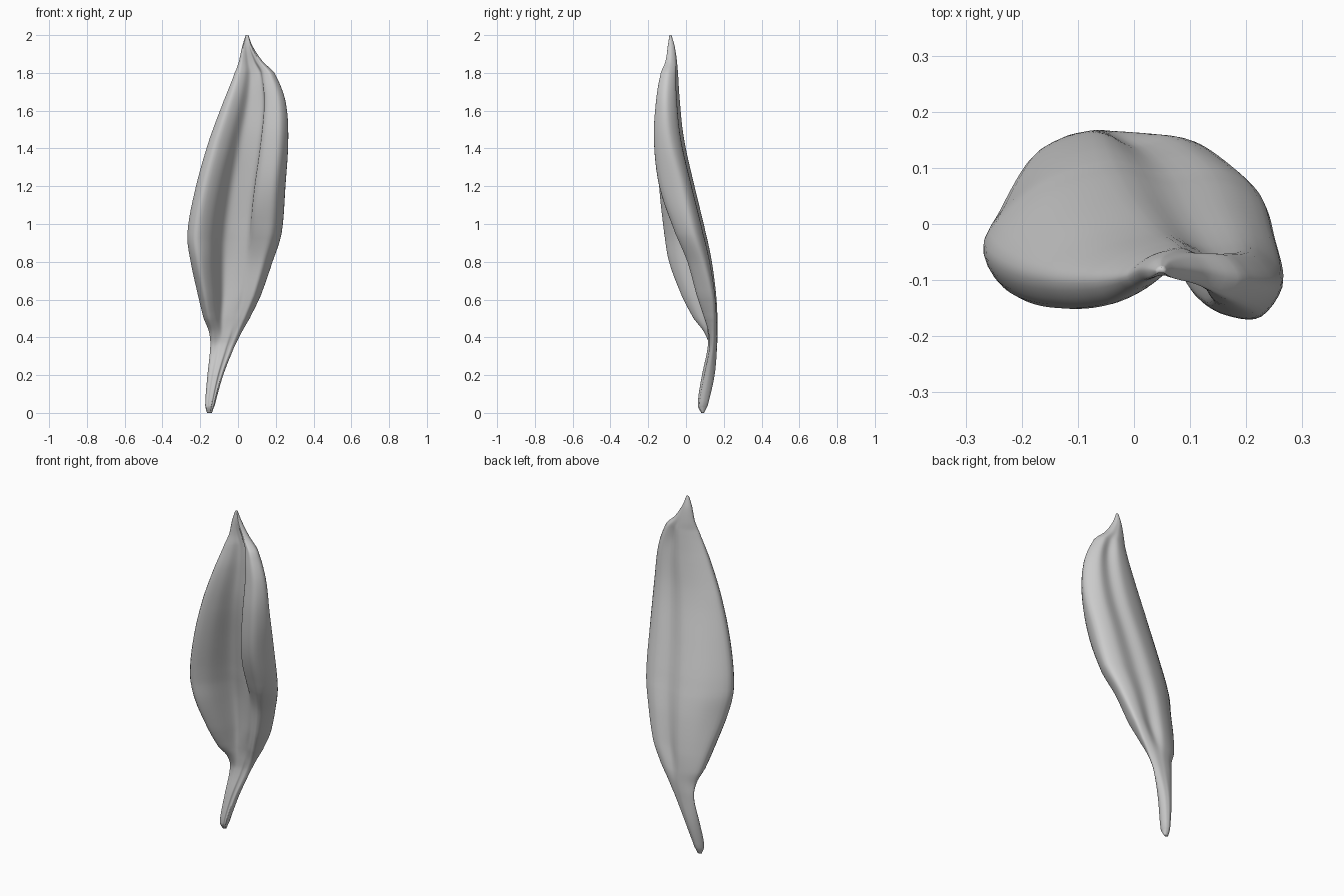
import bpy, bmesh

if "Cube" in bpy.data.objects:
    bpy.data.objects.remove(bpy.data.objects["Cube"])

# Stations up the leaf: z, left x, left side y, left lip y,
# right x, right side y, right lip y, back y, thickness
STATIONS = [
    (0.00, -.164, .088, .084, -.138, .088, .084, .095, .014),
    (0.04, -.174, .088, .070, -.124, .088, .070, .114, .052),
    (0.20, -.162, .118, .098, -.078, .120, .098, .151, .066),
    (0.35, -.147, .140, .124, -.018, .142, .126, .164, .048),
    (0.43, -.154, .130, .095, .022, .145, .120, .167, .052),
    (0.50, -.182, .115, .042, .062, .145, .100, .167, .056),
    (0.62, -.212, .075, -.022, .121, .135, .060, .161, .056),
    (0.80, -.252, .000, -.092, .185, .090, .010, .138, .055),
    (0.95, -.270, -.035, -.117, .233, .040, -.052, .107, .055),
    (1.20, -.224, -.070, -.144, .253, -.025, -.136, .046, .050),
    (1.45, -.152, -.090, -.152, .268, -.090, -.166, -.010, .046),
    (1.65, -.077, -.095, -.142, .253, -.105, -.156, -.032, .042),
    (1.80, -.017, -.090, -.114, .193, -.095, -.132, -.042, .038),
    (1.86, .004, -.080, -.102, .132, -.083, -.108, -.048, .036),
    (1.94, .022, -.080, -.096, .078, -.080, -.096, -.060, .032),
    (2.00, .041, -.083, -.087, .055, -.083, -.087, -.077, .010),
]
STEPS = 6


def hermite(p0, p1, m0, m1, t):
    return ((2*t**3 - 3*t**2 + 1) * p0 + (t**3 - 2*t**2 + t) * m0
            + (3*t**2 - 2*t**3) * p1 + (t**3 - t**2) * m1)


def ramp(a, b, v):
    t = min(max((v - a) / (b - a), 0), 1)
    return t * t * (3 - 2 * t)


def slope(i, k):
    a, b = STATIONS[max(i - 1, 0)], STATIONS[min(i + 1, len(STATIONS) - 1)]
    return (b[k] - a[k]) / (b[0] - a[0])


def stations_smooth():
    for i in range(len(STATIONS) - 1):
        a, b = STATIONS[i], STATIONS[i + 1]
        h = b[0] - a[0]
        for s in range(STEPS):
            t = s / STEPS
            yield [a[0] + h * t] + [
                hermite(a[k], b[k], slope(i, k) * h, slope(i + 1, k) * h, t)
                for k in range(1, 9)]
    yield list(STATIONS[-1])


def section(st):
    """Closed section: thick left lobe, midrib groove, rolled right lobe."""
    z, xl, yol, yl, xr, yor, yr, yb, t = st
    w, yf = xr - xl, yb - t
    tip = 1 - ramp(1.72, 1.88, z)
    fold = ramp(.75, 1.1, z) * tip                # right lobe folds over
    blade = ramp(.42, .62, z) * tip               # groove and back valley
    pts = [
        (xl + .09*w, yl), (xl, yol), (xl + .2*w, yb - .3*(yb - yol)),
        (xl + .46*w, yb), (xl + .64*w, yb - .022*blade - .03*(yb - yor)),
        (xl + .85*w, yb - .24*(yb - yor)), (xr, yor),
        (xr - .1*w, yr), (xr - (.2 + .05*fold)*w, yr + (.15 - .12*fold)*(yf - yr)),
        (xr - (.28 + .06*fold)*w, yr + (.4 - .15*fold)*(yf - yr)),
        (xl + .64*w, yf - (.3 - .12*fold)*(yf - yr)*blade - .01*blade),
        (xl + .5*w, yf - .15*t*blade),
        (xl + .38*w, yf - .1*(yf - yl)), (xl + .25*w, yl + .28*(yf - yl)),
    ]
    n, out = len(pts), []
    for i in range(n):
        a, b, c, d = (pts[(i + j) % n] for j in (-1, 0, 1, 2))
        for s in range(5):
            x, y = (hermite(b[k], c[k], (c[k] - a[k]) / 2.2, (d[k] - b[k]) / 2.2, s / 5)
                    for k in (0, 1))
            out.append((x, y, z))
    return out


# Leaf blade, stalk and tip lofted as one skin
bm = bmesh.new()
rings = [[bm.verts.new(p) for p in section(st)] for st in stations_smooth()]
for lo, hi in zip(rings, rings[1:]):
    n = len(lo)
    for i in range(n):
        j = (i + 1) % n
        bm.faces.new((lo[i], lo[j], hi[j], hi[i]))
bm.faces.new(rings[0])
bm.faces.new(rings[-1])
# Even out the skin a little so folds read soft
for _ in range(2):
    bmesh.ops.smooth_vert(bm, verts=[v for r in rings[2:-2] for v in r], factor=.5,
                          use_axis_x=True, use_axis_y=True, use_axis_z=False)
bmesh.ops.recalc_face_normals(bm, faces=bm.faces)
for f in bm.faces:
    f.smooth = True
mesh = bpy.data.meshes.new("leaf")
bm.to_mesh(mesh)
bm.free()
leaf = bpy.data.objects.new("leaf", mesh)
bpy.context.collection.objects.link(leaf)
